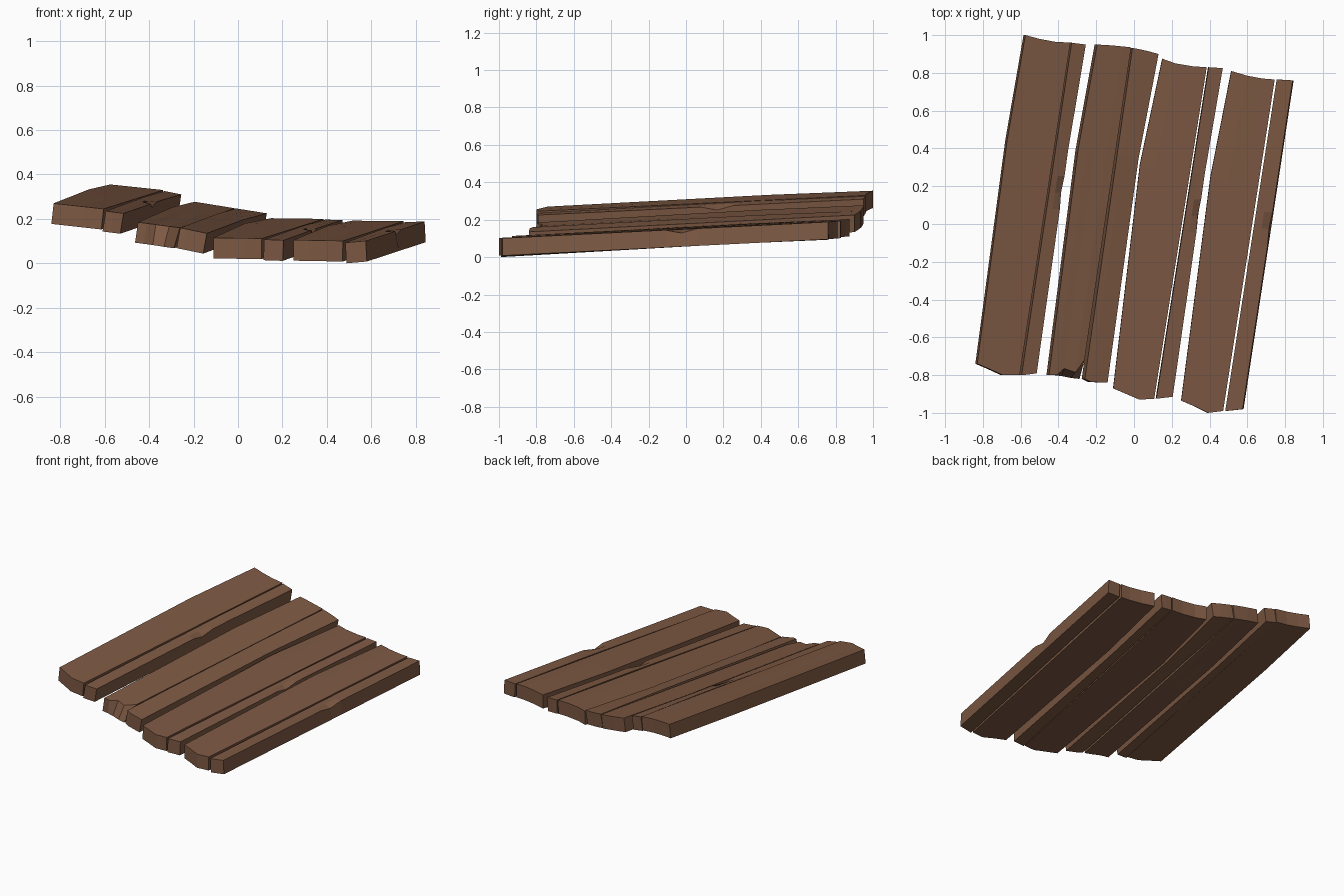
import bpy, bmesh
from mathutils import Vector

if "Cube" in bpy.data.objects:
    bpy.data.objects.remove(bpy.data.objects["Cube"])

wood = bpy.data.materials.new("brown wood")
wood.diffuse_color = (0.205, 0.099, 0.056, 1)
wood.use_nodes = True
wood.node_tree.nodes["Principled BSDF"].inputs["Base Color"].default_value = wood.diffuse_color

THICK = 0.093


def plank(name, front, back, z, bend, chip=False, front_low=None):
    """front/back: end outlines left to right; z: top heights (front l, r, back l, r);
    bend: sideways bow of left and right edges; front_low: lower outline of a broken end."""
    n = len(front)
    bm = bmesh.new()
    rows = [0, 0.5, 0.55, 0.60, 0.68, 1]

    def s_of(pts, i):
        return (pts[i][0] - pts[0][0]) / (pts[-1][0] - pts[0][0])

    tilt = ((z[1] - z[0]) / (front[-1][0] - front[0][0])
            + (z[3] - z[2]) / (back[-1][0] - back[0][0])) / 2
    down = Vector((tilt, 0.0, -1)).normalized() * THICK
    top, low = [], []
    for t in rows:
        bow = t / 0.68 if t < 0.68 else (1 - t) / 0.32
        rt, rl = [], []
        for i in range(n):
            s = s_of(front, i) * (1 - t) + s_of(back, i) * t
            f, b = Vector(front[i]), Vector(back[i])
            p = f.lerp(b, t)
            p.x += bow * (bend[0] * (1 - s) + bend[1] * s)
            h = (z[0] * (1 - s) + z[1] * s) * (1 - t) + (z[2] * (1 - s) + z[3] * s) * t
            p3 = Vector((p.x, p.y, h + 0.005 * bow * (1 - s)))
            q3 = p3 + down
            if front_low and t == 0:
                q3.x, q3.y = front_low[i][0] + down.x, front_low[i][1]
            if chip and i == n - 1 and t == 0.55:   # small nick in the edge
                p3 += Vector((-0.006, 0, -0.02))
            rt.append(bm.verts.new(p3))
            rl.append(bm.verts.new(q3))
        top.append(rt)
        low.append(rl)
    m = len(rows)
    for j in range(m - 1):
        for i in range(n - 1):
            bm.faces.new((top[j][i], top[j][i+1], top[j+1][i+1], top[j+1][i]))
            bm.faces.new((low[j][i], low[j+1][i], low[j+1][i+1], low[j][i+1]))
        for i in (0, n - 1):
            bm.faces.new((top[j][i], top[j+1][i], low[j+1][i], low[j][i]))
    for j in (0, m - 1):
        for i in range(n - 1):
            bm.faces.new((top[j][i], top[j][i+1], low[j][i+1], low[j][i]))
    bmesh.ops.recalc_face_normals(bm, faces=bm.faces)
    me = bpy.data.meshes.new(name)
    bm.to_mesh(me)
    bm.free()
    me.materials.append(wood)
    bpy.context.collection.objects.link(bpy.data.objects.new(name, me))


# first pair: wide and narrow board
plank("wide_plank_1",
      [(-.83, -.74), (-.76, -.77), (-.695, -.80), (-.605, -.80)],
      [(-.575, 1.0), (-.50, .98), (-.42, .965), (-.337, .96)],
      (.27, .245, .355, .33), (-.015, 0))
plank("narrow_plank_1",
      [(-.595, -.80), (-.56, -.797), (-.515, -.79)],
      [(-.33, .96), (-.295, .955), (-.255, .95)],
      (.235, .225, .325, .31), (0, -.01), chip=True)

# second pair: broken board and its neighbour
plank("broken_plank",
      [(-.45, -.80), (-.41, -.80), (-.37, -.765), (-.31, -.785), (-.262, -.72)],
      [(-.195, .95), (-.155, .948), (-.11, .945), (-.06, .94), (-.015, .935)],
      (.185, .160, .277, .248), (-.02, 0),
      front_low=[(-.45, -.80), (-.41, -.80), (-.37, -.805), (-.32, -.815), (-.275, -.82)])
plank("narrow_plank_2",
      [(-.26, -.82), (-.23, -.835), (-.19, -.838), (-.14, -.84)],
      [(-.008, .932), (.03, .925), (.075, .915), (.13, .90)],
      (.160, .135, .247, .225), (0, -.02))

# third pair
plank("wide_plank_3",
      [(-.11, -.87), (-.04, -.90), (.03, -.93), (.107, -.925)],
      [(.15, .875), (.22, .85), (.31, .835), (.385, .83)],
      (.115, .112, .203, .20), (-.035, 0))
plank("narrow_plank_3",
      [(.118, -.925), (.16, -.92), (.205, -.915)],
      [(.395, .83), (.43, .828), (.47, .825)],
      (.107, .104, .197, .194), (0, -.01), chip=True)

# fourth pair
plank("wide_plank_4",
      [(.25, -.935), (.32, -.965), (.39, -1.0), (.472, -.99)],
      [(.515, .81), (.60, .785), (.68, .77), (.745, .765)],
      (.105, .101, .192, .190), (-.025, 0))
plank("narrow_plank_4",
      [(.483, -.99), (.53, -.985), (.575, -.98)],
      [(.755, .765), (.795, .763), (.84, .76)],
      (.093, .101, .186, .188), (0, 0), chip=True)
